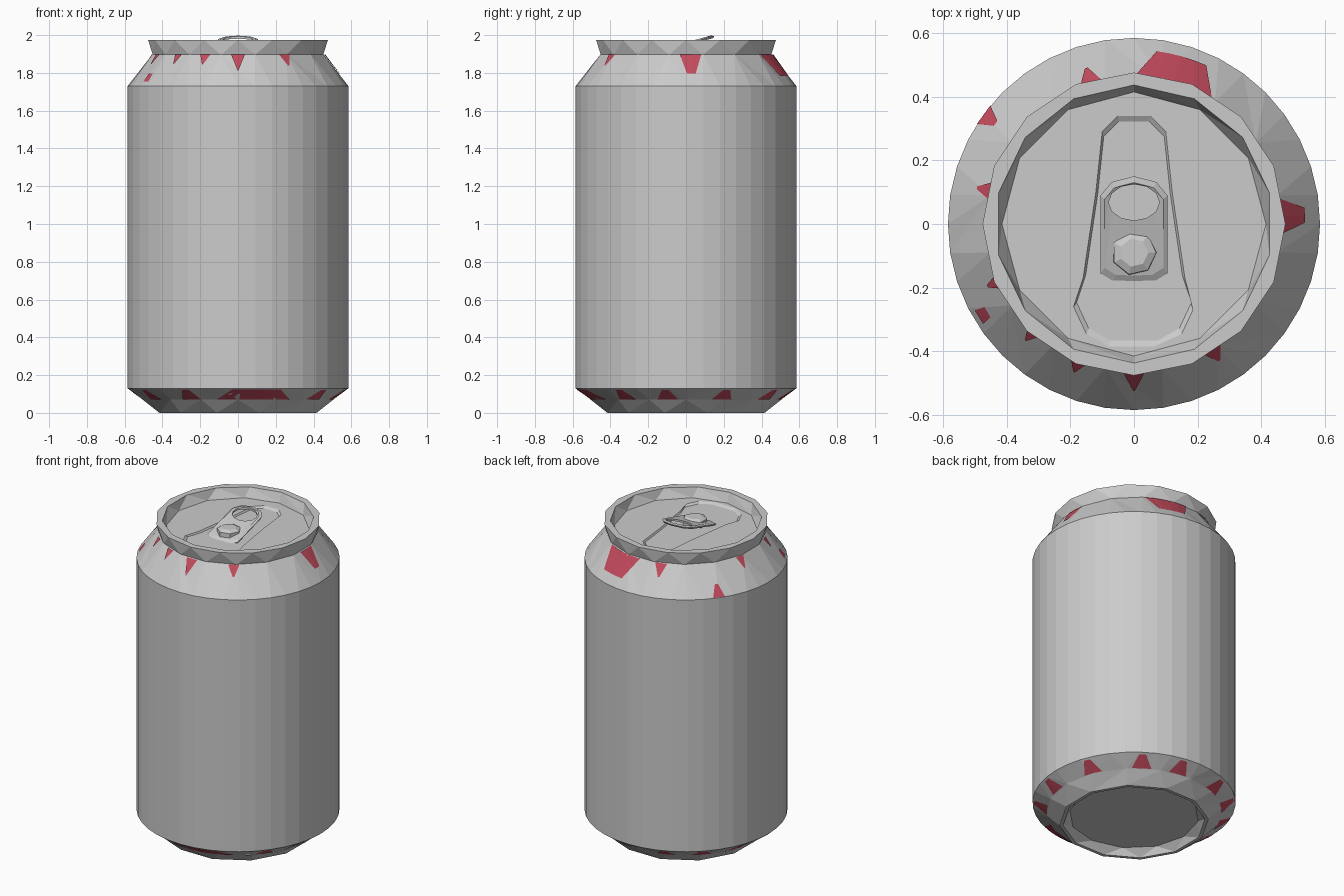
import bpy, bmesh, math
from math import sin, cos, pi, radians, atan2

if "Cube" in bpy.data.objects:
    bpy.data.objects.remove(bpy.data.objects["Cube"])


def ring(r, z, n, shift=0.0):
    return [(r * cos(2 * pi * (i + shift) / n), r * sin(2 * pi * (i + shift) / n), z) for i in range(n)]


def link(name, bm):
    me = bpy.data.meshes.new(name)
    bm.to_mesh(me)
    bm.free()
    ob = bpy.data.objects.new(name, me)
    bpy.context.collection.objects.link(ob)
    return ob


def loft(name, rings, cap_end=False, quads=False):
    """Skin consecutive rings, matching points by angle so side counts may differ."""
    bm = bmesh.new()
    loops = []
    for pts in rings:
        if not quads:
            pts = sorted(pts, key=lambda p: atan2(p[1], p[0]) % (2 * pi))
        loops.append([bm.verts.new(p) for p in pts])
    for a, b in zip(loops, loops[1:]):
        n, m = len(a), len(b)
        if quads:
            for i in range(n):
                bm.faces.new((a[i], a[(i + 1) % n], b[(i + 1) % n], b[i]))
            continue

        def ang(loop, k):
            v = loop[k % len(loop)].co
            return atan2(v.y, v.x) % (2 * pi) + 2 * pi * (k // len(loop))
        i = j = 0
        while i < n or j < m:
            if j == m or (i < n and ang(a, i + 1) <= ang(b, j + 1)):
                bm.faces.new((a[i % n], a[(i + 1) % n], b[j % m]))
                i += 1
            else:
                bm.faces.new((a[i % n], b[(j + 1) % m], b[j % m]))
                j += 1
    if cap_end:
        bm.faces.new(loops[-1])
    bmesh.ops.recalc_face_normals(bm, faces=bm.faces)
    return link(name, bm)


# Straight wall, tapered neck and lower chamfer
SIDES = 40
loft("can_wall", [ring(0.585, 0.13, SIDES), ring(0.585, 1.73, SIDES)], quads=True)
loft("neck", [ring(0.585, 1.73, SIDES), ring(0.46, 1.9, 16, 0.5)])
loft("lower_chamfer", [ring(0.5, 0.068, 16), ring(0.585, 0.13, SIDES)])

# Foot with recessed base
loft("base", [ring(0.505, 0.07, 16), ring(0.43, 0, 12, 0.5), ring(0.41, 0, 12, 0.5),
              ring(0.375, 0.045, 12)], cap_end=True)

# Faceted rim, sunken lid and shallow opening panel
half = [(0.08, -0.385), (0.15, -0.345), (0.19, -0.26), (0.16, -0.17), (0.12, 0.1), (0.1, 0.29), (0.05, 0.34)]


def panel(s, z):
    return [(x * s * k, y * s, z) for x, y in half for k in (1, -1)]


LID = 1.915
loft("rim_and_lid", [ring(0.46, 1.895, 16, 0.5), ring(0.476, 1.975, 16), ring(0.437, 1.975, 14, 0.5),
                     ring(0.415, LID, 12), panel(1, LID), panel(0.95, LID - 0.01)], cap_end=True)

# Pull tab: tilted plate with a finger hole and a rolled edge
def tilt(y):
    return 1.972 + 0.28 * (y - 0.05)


def oval(rx, ry, cy, lift, n=12):
    return [(rx * cos(2 * pi * i / n), cy + ry * sin(2 * pi * i / n),
             tilt(cy + ry * sin(2 * pi * i / n)) + lift) for i in range(n)]


def outline(s, lift):
    h = [(0.105, -0.02), (0.105, 0.09), (0.07, 0.132), (0, 0.15), (-0.07, 0.132), (-0.105, 0.09),
         (-0.105, -0.02), (-0.105, -0.155), (-0.065, -0.18), (0, -0.182), (0.065, -0.18), (0.105, -0.155)]
    return [(x * s, (y + 0.015) * s - 0.015, tilt((y + 0.015) * s - 0.015) + lift) for x, y in h]


hole = oval(0.08, 0.057, 0.068, 0)
loft("pull_tab", [hole, outline(0.88, 0.003), outline(1, -0.004), outline(0.96, -0.014),
                  oval(0.08, 0.057, 0.068, -0.012), hole], quads=True)

# Rivet holding the tab
loft("rivet", [[(x, y - 0.09, z) for x, y, z in r] for r in (
    ring(0.072, LID - 0.005, 7), ring(0.07, 1.945, 7), ring(0.045, 1.957, 7))], cap_end=True, quads=True)

# Coloured flecks of print along the neck and the lower seam
red = bpy.data.materials.new("red_print")
red.diffuse_color = (0.55, 0.07, 0.11, 1)
red.use_nodes = True
red.node_tree.nodes["Principled BSDF"].inputs["Base Color"].default_value = red.diffuse_color


def flecks(name, spots, r0, z0, r1, z1):
    """Each spot: centre angle, width at the seam, width at the far end, start, end (0..1)."""
    bm = bmesh.new()
    for mid, w0, w1, t0, t1 in spots:
        steps = max(1, round(w0 / 8))
        rows = []
        for w, t in ((w0, t0), (w1, t1)):
            r, z = r0 + (r1 - r0) * t + 0.003, z0 + (z1 - z0) * t
            row = []
            for i in range(steps + 1):
                a = radians(mid + w * (i / steps - 0.5))
                row.append(bm.verts.new((r * cos(a), r * sin(a), z)))
            rows.append(row)
        up = z1 > z0
        for i in range(steps):
            f = bm.faces.new((rows[0][i], rows[0][i + 1], rows[1][i + 1], rows[1][i]))
            if not up:
                f.normal_flip()
    link(name, bm).data.materials.append(red)


flecks("neck_flecks", [
    (-90, 9, 0.5, 0, 0.5), (-112, 7, 0.5, 0, 0.32), (-133, 6, 0.5, 0, 0.3), (-157, 6, 1, 0, 0.3),
    (-149, 4, 5, 0.6, 0.85), (167, 7, 1, 0, 0.35), (144, 2, 7, 0.6, 0.98), (107, 9, 1, 0, 0.4),
    (74, 32, 17, 0, 0.68), (3, 14, 5, 0, 0.6), (-58, 8, 1, 0, 0.35)],
    0.46, 1.897, 0.585, 1.73)
flecks("lower_flecks", [(-80, 46, 26, 0, 0.9)] + [
    (a, 13, 4, 0, 0.85) for a in (-119, -150, -38, -11, 22, 55, 80, 112, 135, 158, 180)],
    0.5, 0.07, 0.585, 0.13)
